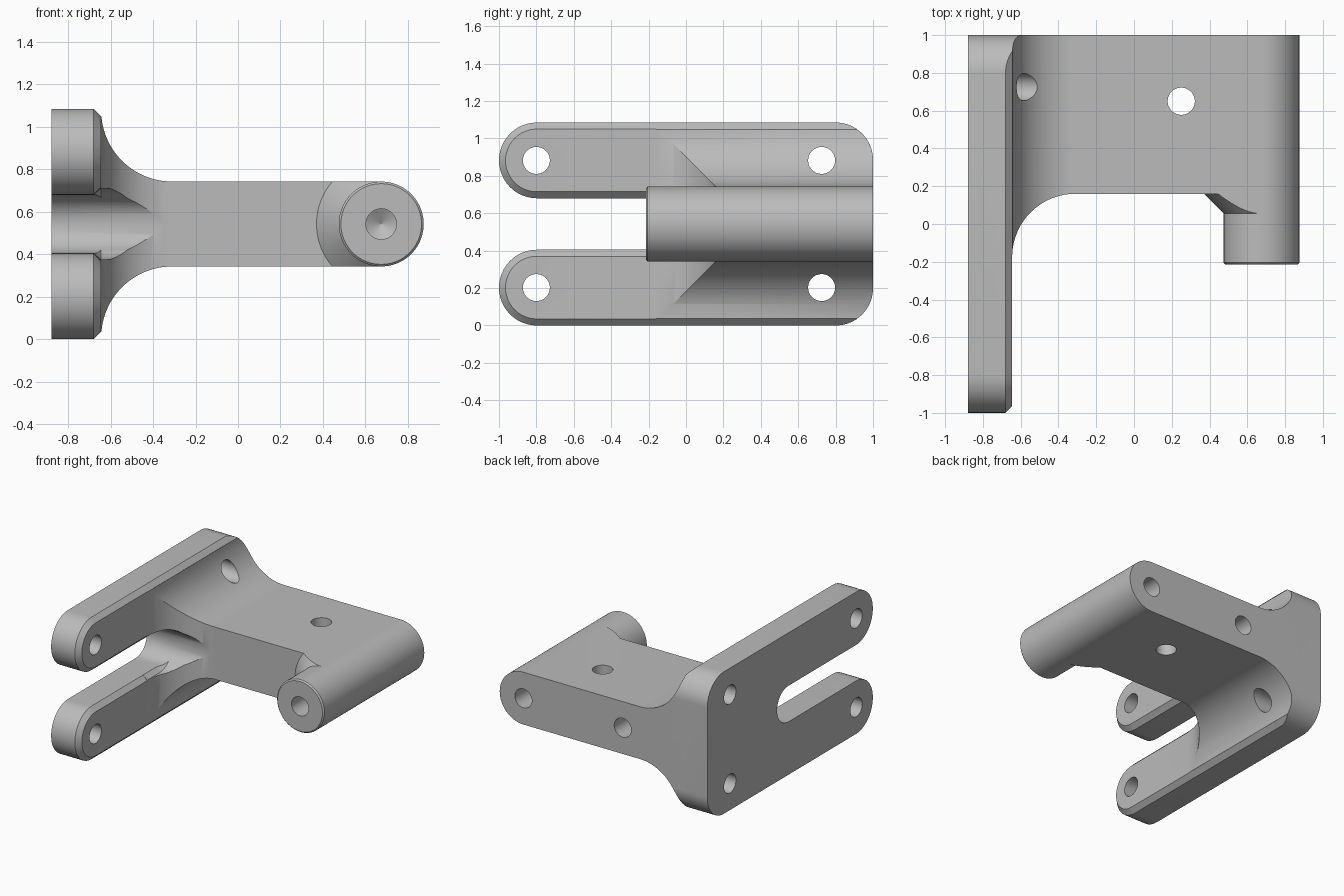
import bpy, bmesh
from math import sin, cos, radians

if "Cube" in bpy.data.objects:
    bpy.data.objects.remove(bpy.data.objects["Cube"])

MID = 0.5425            # height of the symmetry plane
TOP = 2 * MID
HALF = 0.2              # half thickness of the web, radius of the barrel
LEG = 0.2025            # half height of a leg
SLOT = 0.1375           # half height of the slot
FILLET = 0.335
FACE = -0.645           # inner face of the plate
BARREL_X = 0.675
FRONT = 0.16            # front of the web
HOLE = 0.072

steel = bpy.data.materials.new("steel grey")
steel.use_nodes = True
steel.diffuse_color = (0.5, 0.5, 0.5, 1)
steel.node_tree.nodes["Principled BSDF"].inputs["Base Color"].default_value = (0.5, 0.5, 0.5, 1)


def arc(cx, cy, r, a, b, n=24):
    angles = [radians(a + (b - a) * i / n) for i in range(n + 1)]
    return [(cx + r * cos(t), cy + r * sin(t)) for t in angles]


def loft(name, axis, sections):
    """Solid through outlines of equal length, each given as (position, points)."""
    place = {"x": lambda p, u, v: (p, u, v),
             "y": lambda p, u, v: (u, p, v),
             "z": lambda p, u, v: (u, v, p)}[axis]
    bm = bmesh.new()
    rings = [[bm.verts.new(place(p, u, v)) for u, v in pts] for p, pts in sections]
    for a, b in zip(rings, rings[1:]):
        for i in range(len(a)):
            j = (i + 1) % len(a)
            bm.faces.new((a[i], a[j], b[j], b[i]))
    bm.faces.new(rings[0])
    bm.faces.new(rings[-1])
    bmesh.ops.recalc_face_normals(bm, faces=bm.faces)
    mesh = bpy.data.meshes.new(name)
    bm.to_mesh(mesh)
    bm.free()
    obj = bpy.data.objects.new(name, mesh)
    bpy.context.collection.objects.link(obj)
    mesh.materials.append(steel)
    return obj


def turned(name, axis, u, v, profile, n=64):
    """Round solid along an axis; profile lists (position, radius)."""
    return loft(name, axis, [(p, arc(u, v, r, 0, 360, n)[:-1]) for p, r in profile])


def combine(obj, other, operation):
    mod = obj.modifiers.new("combine", "BOOLEAN")
    mod.operation, mod.solver, mod.object = operation, "EXACT", other
    bpy.context.view_layer.objects.active = obj
    bpy.ops.object.modifier_apply(modifier=mod.name)
    bpy.data.objects.remove(other)


def slot_outline(center, r):
    return [(-1.5, MID - r)] + arc(center, MID, r, -90, 90) + [(-1.5, MID + r)]


def plate_outline(d):
    """Fork outline in y and z, inset by d."""
    return (arc(-0.03, MID, SLOT + d, -90, 90)
            + arc(-1 + LEG, TOP - LEG, LEG - d, 270, 90)
            + arc(0.8, TOP - 0.2, 0.2 - d, 90, 0)
            + arc(0.8, 0.2, 0.2 - d, 0, -90)
            + arc(-1 + LEG, LEG, LEG - d, 270, 90))


# Forked plate with chamfered inner face
bracket = loft("pivot_bracket", "x", [(-0.88, plate_outline(0)), (-0.68, plate_outline(0)),
                                      (FACE, plate_outline(0.035))])

# Web with fillets above, below and in front
upper = [(-0.7, TOP + 0.02)] + arc(FACE + FILLET, MID + HALF + FILLET, FILLET, 185, 270) \
    + [(BARREL_X, MID + HALF)]
lower = [(x, TOP - z) for x, z in reversed(upper)]
web = loft("web", "y", [(-0.5, upper + lower), (1.2, upper + lower)])
plan = [(-0.7, 1.3), (-0.7, FRONT - FILLET)] \
    + arc(FACE + FILLET, FRONT - FILLET, FILLET, 180, 90) + [(1, FRONT), (1, 1.3)]
combine(web, loft("plan_cutter", "z", [(-0.3, plan), (1.4, plan)]), "INTERSECT")
combine(web, loft("outline_cutter", "x", [(-0.8, plate_outline(0)), (1.2, plate_outline(0))]),
        "INTERSECT")
combine(bracket, web, "UNION")

# Barrel with conical shoulder
shoulder = turned("shoulder", "y", BARREL_X, MID, [(0.03, 0.175), (0.2, 0.345)], 128)
block = [(0, MID - HALF), (BARREL_X, MID - HALF), (BARREL_X, MID + HALF), (0, MID + HALF)]
combine(shoulder, loft("shoulder_cutter", "y", [(-0.2, block), (0.5, block)]), "INTERSECT")
combine(bracket, shoulder, "UNION")
barrel = turned("barrel", "y", BARREL_X, MID,
                [(-0.215, HALF - 0.01), (-0.205, HALF), (1, HALF)], 128)
combine(bracket, barrel, "UNION")

# Slot, with a wider chamfered mouth
narrow = slot_outline(0.02, SLOT)
combine(bracket, loft("slot_cutter", "x", [(-1, narrow), (0, narrow)]), "DIFFERENCE")
flare = slot_outline(-0.03, SLOT + 0.03)
mouth = [(-0.68, slot_outline(-0.03, SLOT)), (FACE, flare), (0, flare)]
combine(bracket, loft("mouth_cutter", "x", mouth), "DIFFERENCE")

# Through holes
for y in (-0.8, 0.725):
    for z in (LEG, TOP - LEG):
        combine(bracket, turned("bolt_hole", "x", y, z, [(-1, HOLE), (-0.2, HOLE)]), "DIFFERENCE")
combine(bracket, turned("web_hole", "z", 0.25, 0.65, [(0, HOLE), (1, HOLE)]), "DIFFERENCE")

# Blind drilled holes with pointed bottoms
for x, start, way in ((BARREL_X, -0.215, 1), (BARREL_X, 1, -1), (-0.165, 1, -1)):
    profile = [(start - 0.1 * way, HOLE), (start + 0.3 * way, HOLE), (start + 0.342 * way, 0.0005)]
    combine(bracket, turned("drill_hole", "y", x, MID, profile), "DIFFERENCE")

# Smooth shading with sharp edges
bpy.ops.object.select_all(action="DESELECT")
bracket.select_set(True)
bpy.context.view_layer.objects.active = bracket
bpy.ops.object.shade_smooth_by_angle(angle=radians(25))
